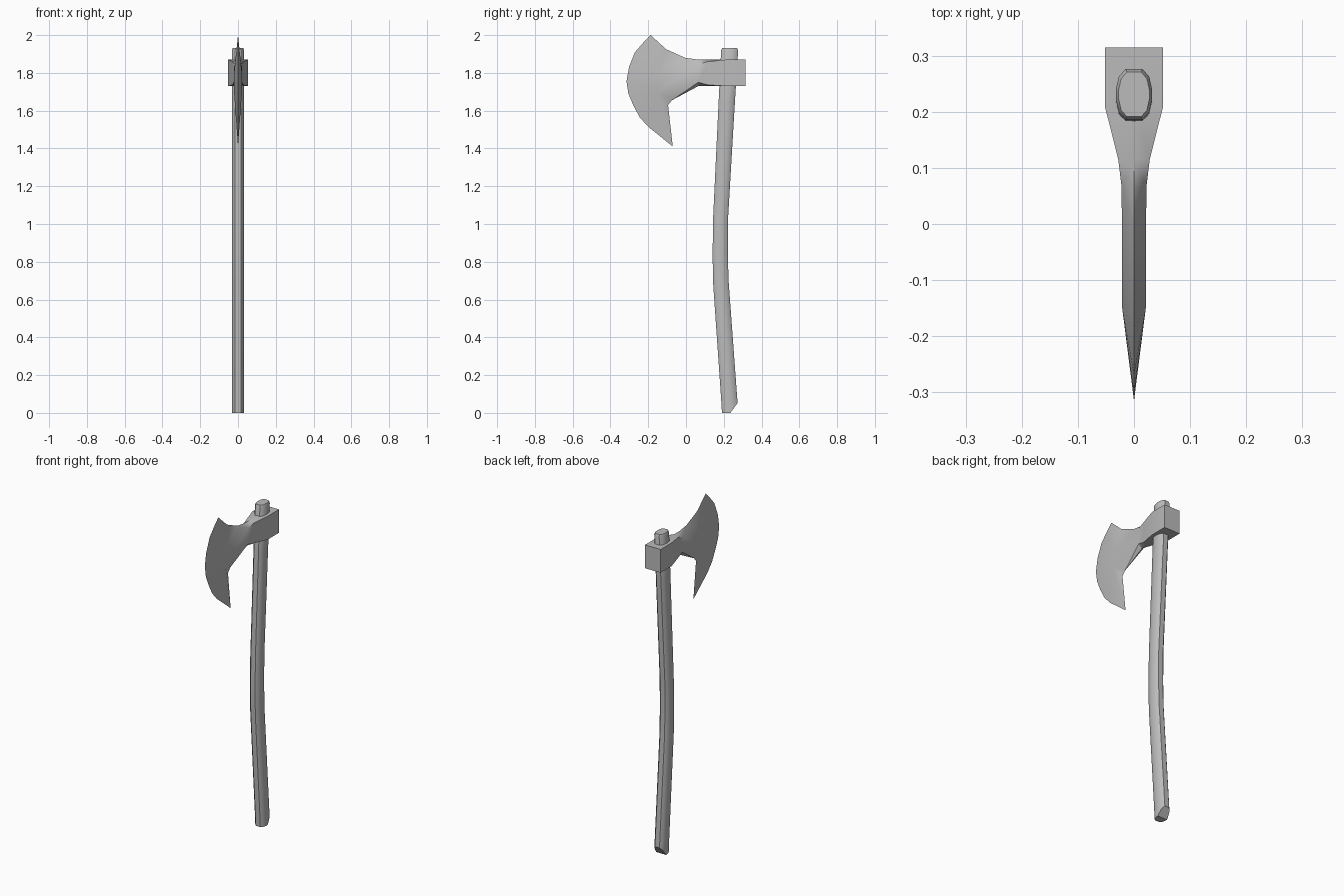
import bpy, bmesh, math
from mathutils import Vector

old = bpy.data.objects.get("Cube")
if old:
    bpy.data.objects.remove(old, do_unlink=True)

GREY = (0.5, 0.5, 0.5, 1)
mat = bpy.data.materials.new("plain grey")
mat.use_nodes = True
mat.diffuse_color = GREY
mat.node_tree.nodes["Principled BSDF"].inputs["Base Color"].default_value = GREY


def finish(bm, name, angle):
    """Weld, orient, shade and colour one part."""
    bmesh.ops.remove_doubles(bm, verts=bm.verts, dist=0.0005)
    bmesh.ops.recalc_face_normals(bm, faces=bm.faces)
    mesh = bpy.data.meshes.new(name)
    bm.to_mesh(mesh)
    bm.free()
    mesh.materials.append(mat)
    obj = bpy.data.objects.new(name, mesh)
    bpy.context.collection.objects.link(obj)
    bpy.ops.object.select_all(action="DESELECT")
    obj.select_set(True)
    bpy.context.view_layer.objects.active = obj
    bpy.ops.object.shade_smooth_by_angle(angle=math.radians(angle))
    return obj


# Axe head: one half as a list of polygons, then mirrored across x
def station(y, half, side_low, side_high, low=1.73, high=1.87):
    return [Vector(p) for p in ((0, y, high), (half, y, side_high),
                                (half, y, side_low), (0, y, low))]


socket = [station(0.315, 0.052, 1.73, 1.87),
          station(0.21, 0.052, 1.73, 1.87),
          station(0.115, 0.028, 1.737, 1.86),
          station(0.065, 0.022, 1.75, 1.845)]
polys = [socket[0]]
for a, b in zip(socket, socket[1:]):
    for i in range(3):
        polys.append([a[i], a[i + 1], b[i + 1], b[i]])

# Blade: thin outline fanned to a thicker core
neck_top, core_a, core_b, neck_low = socket[-1]
upper = Vector((0.021, -0.15, 1.80))
lower = Vector((0.021, -0.15, 1.70))
top_edge = [(-0.005, 1.88), (-0.105, 1.925), (-0.187, 2.0), (-0.228, 1.958),
            (-0.27, 1.91), (-0.302, 1.83), (-0.315, 1.755)]
low_edge = [(-0.315, 1.755), (-0.305, 1.69), (-0.28, 1.63), (-0.245, 1.565),
            (-0.2, 1.515), (-0.07, 1.41), (-0.095, 1.63), (-0.075, 1.655)]
top_edge = [Vector((0, y, z)) for y, z in top_edge]
low_edge = [Vector((0, y, z)) for y, z in low_edge]
polys += [[neck_top, top_edge[0], core_a], [core_a, top_edge[0], upper],
          [upper, top_edge[-1], lower], [core_a, upper, lower, core_b],
          [lower, low_edge[-1], core_b], [core_b, low_edge[-1], neck_low]]
for edge, core in ((top_edge, upper), (low_edge, lower)):
    polys += [[core, a, b] for a, b in zip(edge, edge[1:])]

bm = bmesh.new()
for sign in (1, -1):
    for poly in polys:
        bm.faces.new([bm.verts.new((p.x * sign, p.y, p.z)) for p in poly])
finish(bm, "axe_head", 32)

# Handle: rounded section lofted along a curved spine
quarter = [(0.032, 0.010), (0.027, 0.032), (0.015, 0.045)]
section = quarter + [(-x, y) for x, y in quarter[::-1]]
section += [(-x, -y) for x, y in section]
# each row: y centre, height, section depth scale
spine = [(0.233, 0.0, 0.95), (0.229, 0.07, 0.95), (0.184, 0.7, 0.92),
         (0.181, 0.85, 0.89), (0.183, 1.03, 0.88), (0.216, 1.65, 0.96),
         (0.231, 1.92, 1.0)]
bm = bmesh.new()
rings = []
for cy, z, depth in spine:
    rings.append([bm.verts.new((x, cy + y * depth, z)) for x, y in section])
rings.append([bm.verts.new((x * 0.85, 0.231 + y * 0.88, 1.932)) for x, y in section])
count = len(section)
for a, b in zip(rings, rings[1:]):
    for i in range(count):
        j = (i + 1) % count
        bm.faces.new((a[i], a[j], b[j], b[i]))
bm.faces.new(rings[-1])
bm.faces.new(rings[0][::-1])

# Slanted cut across the back of the foot
cut = bmesh.ops.bisect_plane(bm, geom=bm.verts[:] + bm.edges[:] + bm.faces[:],
                             plane_co=(0, 0.235, 0), plane_no=(0, 0.055, -0.04),
                             clear_outer=True)
rim = [e for e in cut["geom_cut"] if isinstance(e, bmesh.types.BMEdge)]
bmesh.ops.holes_fill(bm, edges=rim)
finish(bm, "handle", 35)
